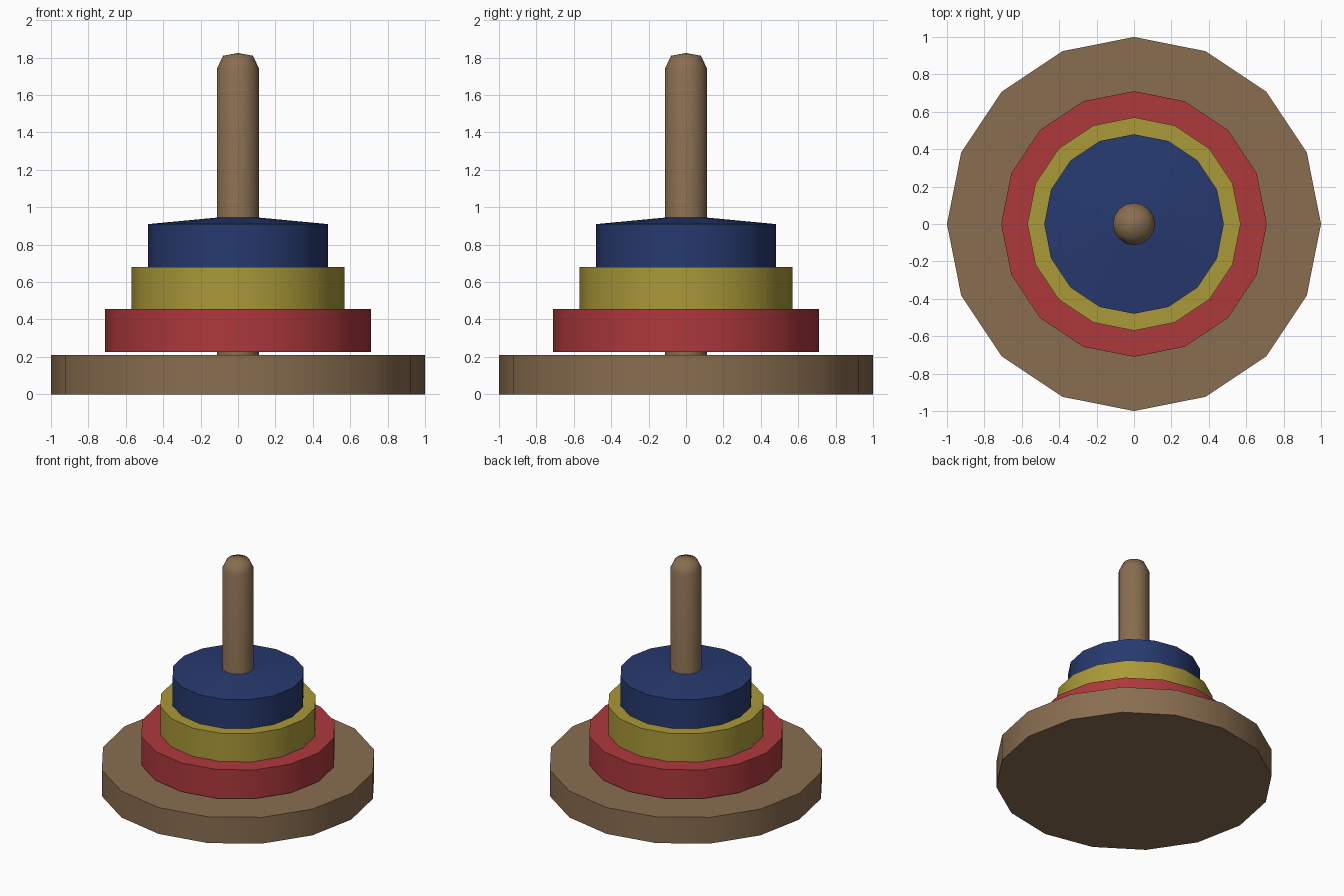
import bpy, bmesh, math

if "Cube" in bpy.data.objects:
    bpy.data.objects.remove(bpy.data.objects["Cube"])


def material(name, rgb):
    m = bpy.data.materials.new(name)
    m.diffuse_color = (*rgb, 1)
    m.use_nodes = True
    m.node_tree.nodes["Principled BSDF"].inputs["Base Color"].default_value = m.diffuse_color
    return m


def lathe(name, profile, mat, sides=16, angle=30, closed=False):
    """Spin (radius, z) points around z; radius 0 becomes a pole point."""
    bm = bmesh.new()
    rings = []
    for r, z in profile:
        if r == 0:
            rings.append([bm.verts.new((0, 0, z))] * sides)
        else:
            rings.append([bm.verts.new((r * math.cos(math.tau * i / sides),
                                        r * math.sin(math.tau * i / sides), z))
                          for i in range(sides)])
    pairs = list(zip(rings, rings[1:]))
    if closed:
        pairs.append((rings[-1], rings[0]))
    for a, b in pairs:
        for i in range(sides):
            j = (i + 1) % sides
            bm.faces.new(list(dict.fromkeys((a[i], a[j], b[j], b[i]))))
    bmesh.ops.recalc_face_normals(bm, faces=bm.faces)
    me = bpy.data.meshes.new(name)
    bm.to_mesh(me)
    bm.free()
    me.materials.append(mat)
    ob = bpy.data.objects.new(name, me)
    bpy.context.collection.objects.link(ob)
    bpy.ops.object.select_all(action='DESELECT')
    ob.select_set(True)
    bpy.context.view_layer.objects.active = ob
    bpy.ops.object.shade_smooth_by_angle(angle=math.radians(angle))
    return ob


wood = material("wood", (0.25, 0.155, 0.08))
red = material("red", (0.42, 0.04, 0.045))
yellow = material("yellow", (0.40, 0.32, 0.04))
blue = material("blue", (0.02, 0.042, 0.16))

# Base disc
lathe("base", [(0, 0), (1, 0), (1, 0.21), (0, 0.21)], wood)

# Peg with rounded tip
lathe("peg", [(0, 0.2), (0.113, 0.2), (0.113, 1.74), (0.08, 1.81), (0, 1.825)],
      wood, angle=60)

# Stacked rings: outer radius, bottom, outer top, inner top
hole = 0.11
for name, mat, r, z0, z1, z2 in (("red_ring", red, 0.71, 0.225, 0.455, 0.455),
                                 ("yellow_ring", yellow, 0.57, 0.455, 0.68, 0.68),
                                 ("blue_ring", blue, 0.48, 0.68, 0.91, 0.945)):
    lathe(name, [(hole, z0), (r, z0), (r, z1), (hole, z2)], mat, closed=True)
